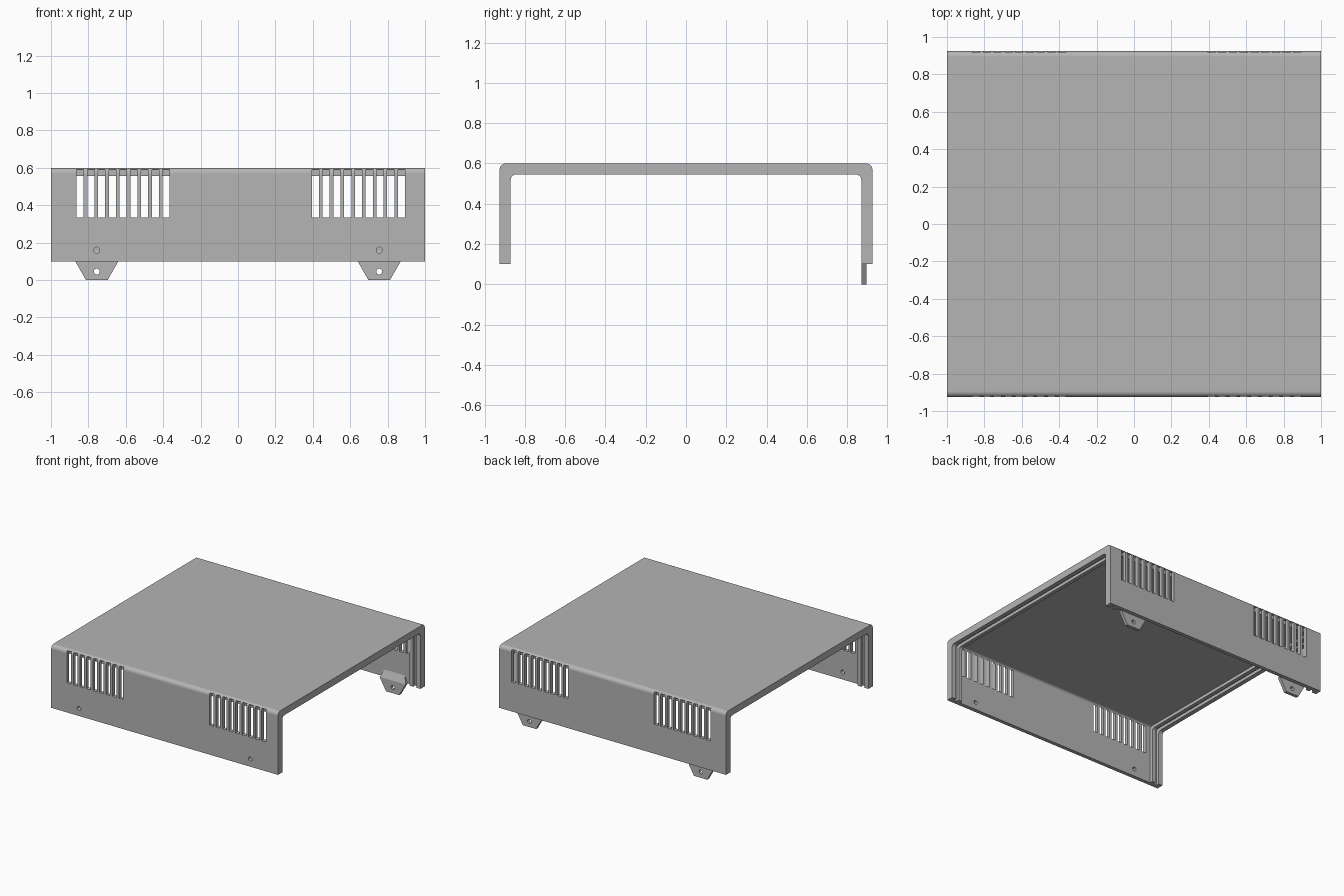
import bpy
import bmesh
from math import sin, cos, pi
from mathutils import Vector, Matrix

if "Cube" in bpy.data.objects:
    bpy.data.objects.remove(bpy.data.objects["Cube"])

HALF_Y, TOP, BASE = 0.925, 0.6, 0.1
SKIN, RIM = 0.03, 0.055          # panel thickness, thickness at the end ribs

grey = bpy.data.materials.new("grey plastic")
grey.use_nodes = True
grey.diffuse_color = (0.46, 0.46, 0.46, 1)
grey.node_tree.nodes["Principled BSDF"].inputs["Base Color"].default_value = grey.diffuse_color


def finish(name, bm):
    bmesh.ops.recalc_face_normals(bm, faces=bm.faces)
    mesh = bpy.data.meshes.new(name)
    bm.to_mesh(mesh)
    bm.free()
    mesh.materials.append(grey)
    obj = bpy.data.objects.new(name, mesh)
    bpy.context.scene.collection.objects.link(obj)
    return obj


def arch(bm, x0, x1, inset, bottom, radius):
    """Solid block along x with the two top edges rounded."""
    y, z, steps = HALF_Y - inset, TOP - inset, 8
    half = [(y - radius + radius * cos(a), z - radius + radius * sin(a))
            for a in (pi / 2 * i / steps for i in range(steps + 1))]
    outline = [(y, bottom)] + half + [(-p, q) for p, q in reversed(half)] + [(-y, bottom)]
    face = bm.faces.new([bm.verts.new((x0, p, q)) for p, q in outline])
    ext = bmesh.ops.extrude_face_region(bm, geom=[face])["geom"]
    verts = [v for v in ext if isinstance(v, bmesh.types.BMVert)]
    bmesh.ops.translate(bm, verts=verts, vec=(x1 - x0, 0, 0))


def box(bm, lo, hi):
    lo, hi = Vector(lo), Vector(hi)
    place = Matrix.Translation((lo + hi) / 2) @ Matrix.Diagonal((*(hi - lo), 1))
    bmesh.ops.create_cube(bm, size=1, matrix=place)


def drill(bm, x, y, z):
    place = Matrix.Translation((x, y, z)) @ Matrix.Rotation(pi / 2, 4, "X")
    bmesh.ops.create_cone(bm, cap_ends=True, segments=16, radius1=0.016,
                          radius2=0.016, depth=0.2, matrix=place)


def cut(obj, bm):
    """Subtract a cutter mesh and discard it."""
    cutter = finish("cutter", bm)
    cutter.hide_render = True
    mod = obj.modifiers.new("cut", "BOOLEAN")
    mod.operation, mod.solver, mod.object = "DIFFERENCE", "EXACT", cutter
    bpy.context.view_layer.update()
    result = bpy.data.meshes.new_from_object(
        obj.evaluated_get(bpy.context.evaluated_depsgraph_get()))
    obj.modifiers.clear()
    obj.data = result
    bpy.data.objects.remove(cutter)


def smooth_curves(obj):
    """Smooth only the fillet and hole faces, leaving flat panels flat."""
    for poly in obj.data.polygons:
        poly.use_smooth = max(abs(c) for c in poly.normal) < 0.9999


# Cover: rounded channel, open below and at both ends
bm = bmesh.new()
arch(bm, -1, 1, 0, BASE, 0.03)
cover = finish("cover", bm)

bm = bmesh.new()
arch(bm, -1.1, 1.1, RIM, -0.1, 0.025)
cut(cover, bm)

# Thin main panel and a groove between two ribs at each end
bm = bmesh.new()
for x0, x1 in ((-0.905, 0.905), (-0.965, -0.935), (0.935, 0.965)):
    arch(bm, x0, x1, SKIN, -0.1, 0.02)
cut(cover, bm)

# Ventilation slots, two groups on the front and back walls
bm = bmesh.new()
for start in (-0.863, 0.395):
    for i in range(9):
        x = start + i * 0.0575
        for y0, y1 in ((-1, -0.894), (0.894, 1)):
            box(bm, (x, y0, 0.335), (x + 0.038, y1, 0.59))
cut(cover, bm)

# Screw holes in the front wall
bm = bmesh.new()
for x in (-0.755, 0.755):
    drill(bm, x, -HALF_Y, 0.16)
cut(cover, bm)
smooth_curves(cover)

# Screw tabs hanging inside the back wall, with a sloped top
for side, x in (("right", -0.755), ("left", 0.755)):
    bm = bmesh.new()
    inner, outer = 0.87, HALF_Y - SKIN
    for s in (-1, 1):
        for w, y, z in ((0.058, inner, 0), (0.115, inner, 0.1), (0.058, outer, 0),
                        (0.115, outer, 0.1), (0.09, outer, 0.155)):
            bm.verts.new((x + s * w, y, z))
    bmesh.ops.convex_hull(bm, input=bm.verts)
    bmesh.ops.dissolve_limit(bm, angle_limit=0.01, verts=bm.verts, edges=bm.edges)
    tab = finish(side + "_screw_tab", bm)
    bm = bmesh.new()
    drill(bm, x, inner, 0.045)
    cut(tab, bm)
